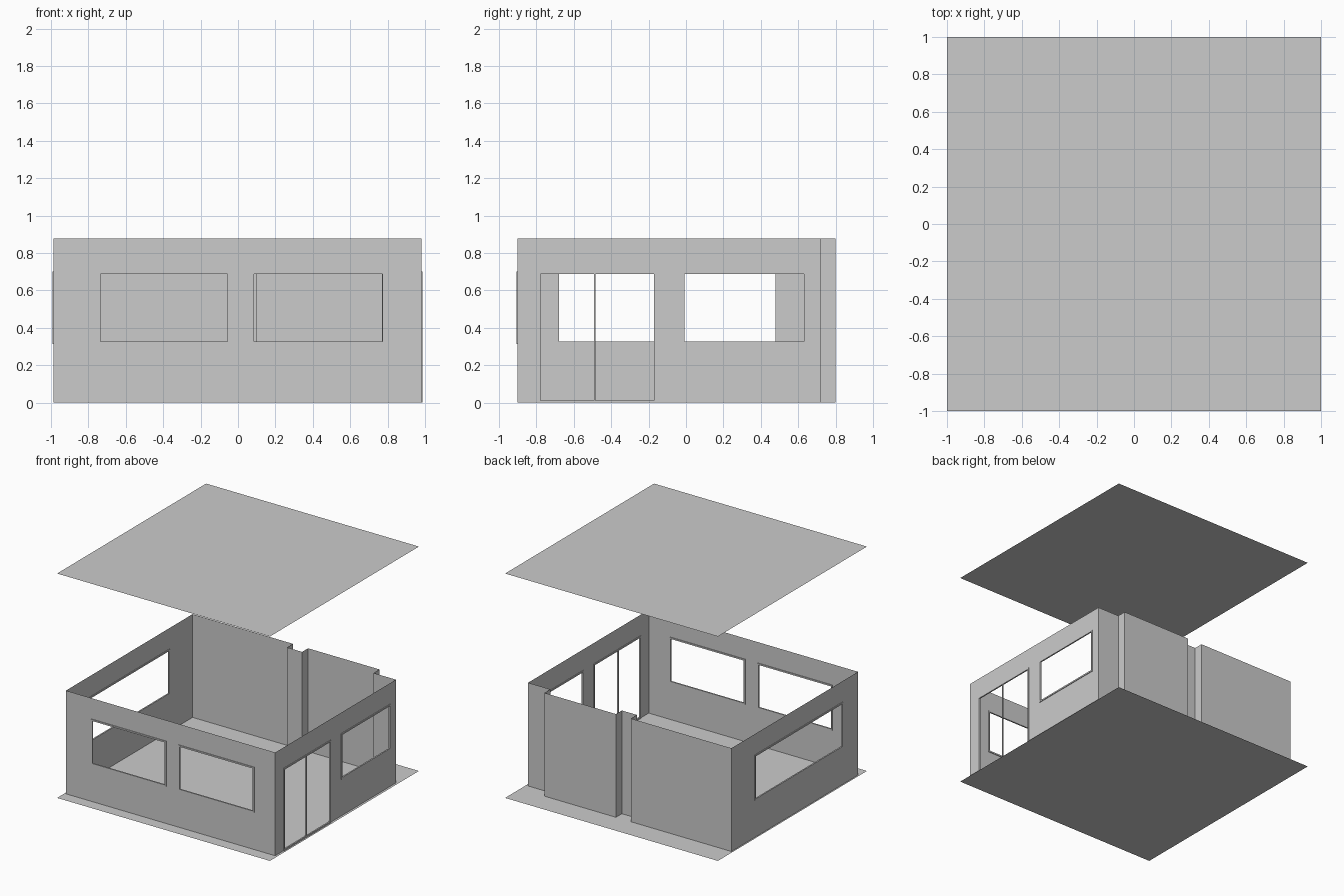
import bpy, bmesh
from mathutils import Vector

if "Cube" in bpy.data.objects:
    bpy.data.objects.remove(bpy.data.objects["Cube"])

H = 0.877                       # wall height
X0, X1, Y0, Y1, YR = -0.987, 0.98, -0.9, 0.8, 0.72
FW, FD = 0.0125, 0.006          # frame width, half depth


def make(name, bm):
    bmesh.ops.remove_doubles(bm, verts=bm.verts, dist=1e-5)
    me = bpy.data.meshes.new(name)
    bm.to_mesh(me)
    bm.free()
    ob = bpy.data.objects.new(name, me)
    bpy.context.collection.objects.link(ob)
    return ob


def place(axis, pos, u, z):
    # axis 'x': wall runs along x at y = pos; axis 'y': runs along y at x = pos
    return Vector((u, pos, z)) if axis == 'x' else Vector((pos, u, z))


def slab(name, z):
    bm = bmesh.new()
    bm.faces.new([bm.verts.new((x, y, z)) for x, y in ((-1, -1), (1, -1), (1, 1), (-1, 1))])
    make(name, bm)


def wall(name, axis, pos, u0, u1, holes, flip=False):
    # thin sheet split into cells, leaving out the cells inside an opening
    us = sorted({u0, u1, *[v for h in holes for v in h[:2]]})
    zs = sorted({0, H, *[v for h in holes for v in h[2:]]})
    bm = bmesh.new()
    for a, b in zip(us, us[1:]):
        for c, d in zip(zs, zs[1:]):
            mu, mz = (a + b) / 2, (c + d) / 2
            if any(h[0] < mu < h[1] and h[2] < mz < h[3] for h in holes):
                continue
            pts = [(a, c), (b, c), (b, d), (a, d)]
            if flip:
                pts.reverse()
            bm.faces.new([bm.verts.new(place(axis, pos, *p)) for p in pts])
    make(name, bm)


def bar(bm, axis, pos, a, b, c, d):
    lo, hi = place(axis, pos - FD, a, c), place(axis, pos + FD, b, d)
    r = bmesh.ops.create_cube(bm, size=1)
    for v in r['verts']:
        v.co = Vector([(lo[i] + hi[i]) / 2 + v.co[i] * (hi[i] - lo[i]) for i in range(3)])


def frame(name, axis, pos, hole, mullions=()):
    a, b, c, d = hole
    bm = bmesh.new()
    bar(bm, axis, pos, a - FW, a, c - FW, d + FW)
    bar(bm, axis, pos, b, b + FW, c - FW, d + FW)
    bar(bm, axis, pos, a, b, c - FW, c)
    bar(bm, axis, pos, a, b, d, d + FW)
    for m in mullions:
        bar(bm, axis, pos, m - 0.004, m + 0.004, c, d)
    make(name, bm)


# Floor and floating ceiling sheets
slab("floor", 0)
slab("ceiling", 1.906)

# Openings: start, end, bottom, top
front = [(-0.735, -0.055, 0.327, 0.688), (0.085, 0.772, 0.327, 0.688)]
left = [(-0.68, 0.478, 0.327, 0.688)]
door = (-0.778, -0.17, 0.0126, 0.688)
side = (-0.008, 0.632, 0.327, 0.688)

# Walls with openings
wall("front_wall", 'x', Y0, X0, X1, front)
wall("left_wall", 'y', X0, Y0, Y1, left, True)
wall("right_wall", 'y', X1, Y0, YR, [door, side])

# Back wall with a narrow niche and a recessed corner
bm = bmesh.new()
path = [(X1, YR), (0.77, YR), (0.77, Y1), (0.098, Y1), (0.098, YR),
        (-0.043, YR), (-0.043, Y1), (X0, Y1)]
for p, q in zip(path, path[1:]):
    bm.faces.new([bm.verts.new(c) for c in ((*p, 0), (*q, 0), (*q, H), (*p, H))])
make("back_wall", bm)

# Window and door frames
for i, h in enumerate(front):
    frame(f"front_window_frame_{i + 1}", 'x', Y0, h)
frame("left_window_frame", 'y', X0, left[0])
frame("right_window_frame", 'y', X1, side)
frame("sliding_door_frame", 'y', X1, door, (-0.488,))
